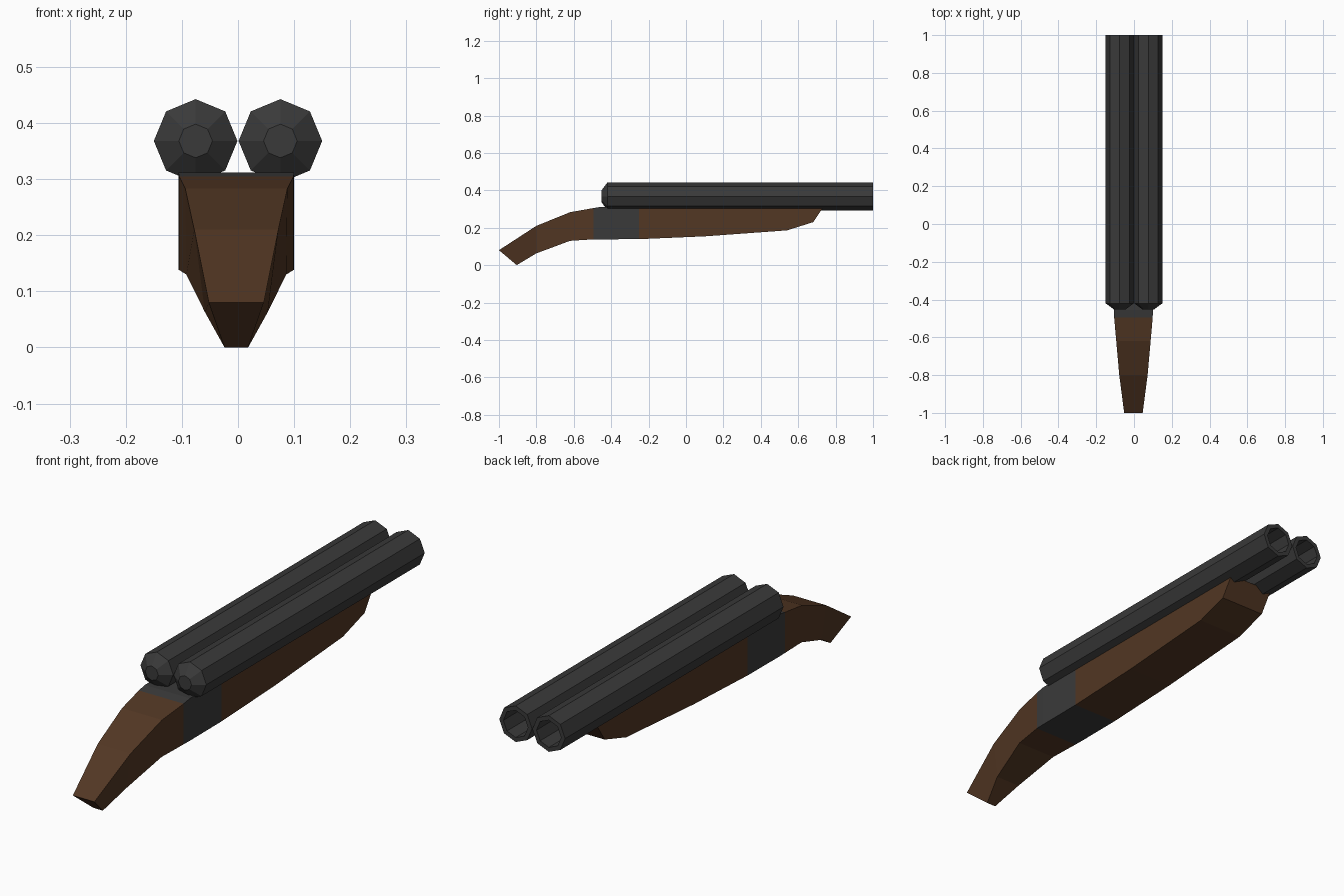
import bpy, math

if "Cube" in bpy.data.objects:
    bpy.data.objects.remove(bpy.data.objects["Cube"])


def material(name, rgb):
    m = bpy.data.materials.new(name)
    m.diffuse_color = (*rgb, 1)
    m.use_nodes = True
    m.node_tree.nodes["Principled BSDF"].inputs["Base Color"].default_value = m.diffuse_color
    return m


WOOD = material("walnut_brown", (0.085, 0.038, 0.017))
STEEL = material("dark_steel", (0.042, 0.042, 0.042))


def loft(name, rings, mat, cap_start=True, cap_end=True):
    """Skin rings of points (counter-clockwise seen from the front), front to back."""
    n = len(rings[0])
    verts = [p for r in rings for p in r]
    faces = []
    for k in range(len(rings) - 1):
        a, b = k * n, (k + 1) * n
        for i in range(n):
            j = (i + 1) % n
            faces.append((a + i, b + i, b + j, a + j))
    if cap_start:
        faces.append(tuple(range(n)))
    if cap_end:
        faces.append(tuple(reversed(range(len(verts) - n, len(verts)))))
    me = bpy.data.meshes.new(name)
    me.from_pydata(verts, [], faces)
    me.materials.append(mat)
    ob = bpy.data.objects.new(name, me)
    bpy.context.collection.objects.link(ob)
    return ob


def box_ring(yt, zt, wt, yb, zb, wb):
    """Four-cornered section: top y, z, half width, then bottom."""
    c = -0.003
    return [(c - wt, yt, zt), (c - wb, yb, zb), (c + wb, yb, zb), (c + wt, yt, zt)]


def octagon(cx, r, y):
    return [(cx + r * math.cos(math.pi * i / 4), y, 0.368 + r * math.sin(math.pi * i / 4))
            for i in range(8)]


# Grip, receiver and fore-end share their joining sections
rear_joint = box_ring(-0.495, 0.305, 0.102, -0.495, 0.138, 0.102)
front_joint = box_ring(-0.25, 0.312, 0.103, -0.25, 0.139, 0.103)

loft("grip", [
    box_ring(-1.0, 0.08, 0.049, -0.905, 0.0, 0.021),
    box_ring(-0.80, 0.21, 0.075, -0.80, 0.063, 0.056),
    box_ring(-0.62, 0.283, 0.091, -0.62, 0.130, 0.089),
    rear_joint], WOOD, cap_end=False)

loft("receiver", [
    rear_joint,
    box_ring(-0.455, 0.312, 0.103, -0.455, 0.138, 0.103),
    front_joint], STEEL, cap_start=False, cap_end=False)

loft("fore_end", [
    front_joint,
    box_ring(0.10, 0.312, 0.103, 0.10, 0.154, 0.103),
    box_ring(0.54, 0.312, 0.103, 0.54, 0.186, 0.103),
    box_ring(0.68, 0.312, 0.103, 0.68, 0.23, 0.103),
    box_ring(0.735, 0.312, 0.103, 0.73, 0.305, 0.103)], WOOD, cap_start=False)

# Octagonal barrels with tapered breech and hollow muzzle
for side, cx in (("left", -0.0755), ("right", 0.0755)):
    loft("barrel_" + side, [octagon(cx, r, y) for r, y in (
        (0.03, -0.453), (0.0745, -0.42), (0.0745, 1.0), (0.056, 1.0), (0.056, 0.88))], STEEL)
